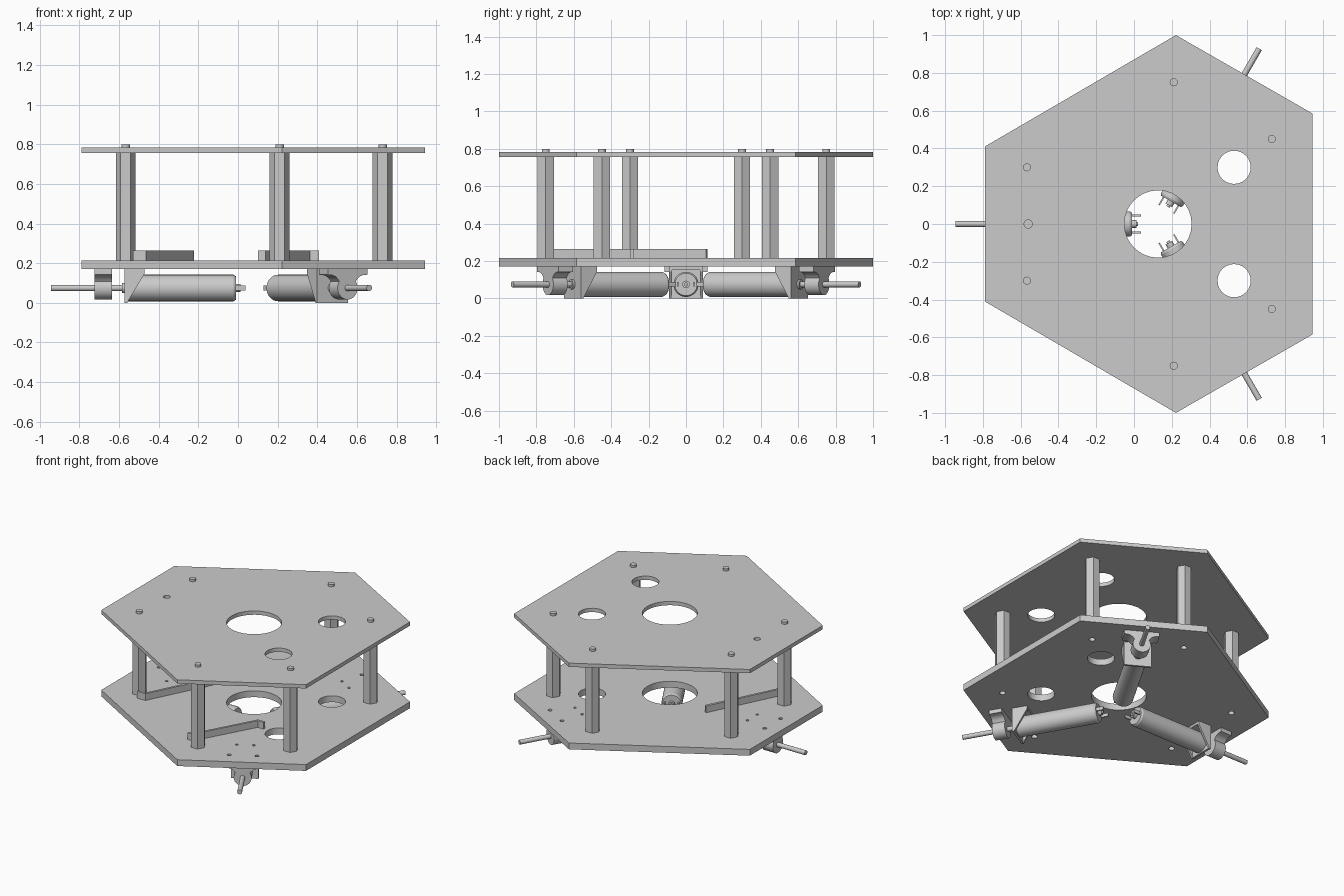
import bpy, bmesh, math
from mathutils import Matrix, Vector

if "Cube" in bpy.data.objects:
    bpy.data.objects.remove(bpy.data.objects["Cube"])

CX = 0.127                                  # radial centre of the drive layout
AX_Z = 0.075                                # motor shaft height
YZ = Matrix(((0, 0, 1, 0), (1, 0, 0, 0), (0, 1, 0, 0), (0, 0, 0, 1)))   # profile in y,z; depth along x
XZ = Matrix.Rotation(math.pi / 2, 4, 'X')                               # profile in x,z; depth along -y


def T(x, y, z):
    return Matrix.Translation((x, y, z))


def circle(x, y, r, n=24):
    return [(x + r * math.cos(2 * math.pi * i / n), y + r * math.sin(2 * math.pi * i / n)) for i in range(n)]


def finish(ob, M):
    bm = bmesh.new()
    bm.from_mesh(ob.data)
    bmesh.ops.remove_doubles(bm, verts=bm.verts, dist=1e-5)
    bm.transform(M)
    bmesh.ops.recalc_face_normals(bm, faces=bm.faces)
    bm.to_mesh(ob.data)
    bm.free()
    bpy.ops.object.select_all(action='DESELECT')
    ob.select_set(True)
    bpy.context.view_layer.objects.active = ob
    bpy.ops.object.shade_smooth_by_angle(angle=math.radians(30))


def prism(name, loops, depth, M):
    """Extrude the first loop, with the other loops as holes, from 0 to depth."""
    cu = bpy.data.curves.new(name, 'CURVE')
    cu.dimensions = '2D'
    cu.fill_mode = 'BOTH'
    cu.extrude = depth / 2
    for loop in loops:
        s = cu.splines.new('POLY')
        s.points.add(len(loop) - 1)
        for p, (x, y) in zip(s.points, loop):
            p.co = (x, y, 0, 1)
        s.use_cyclic_u = True
    ob = bpy.data.objects.new(name, cu)
    bpy.context.collection.objects.link(ob)
    bpy.ops.object.select_all(action='DESELECT')
    ob.select_set(True)
    bpy.context.view_layer.objects.active = ob
    bpy.ops.object.convert(target='MESH')
    finish(bpy.context.view_layer.objects.active, M @ T(0, 0, depth / 2))


def lathe(name, prof, M, n=32):
    """Revolve (x, radius) points around the x axis."""
    bm = bmesh.new()
    vs = [bm.verts.new((x, 0, r)) for x, r in prof]
    es = [bm.edges.new(e) for e in zip(vs, vs[1:])]
    bmesh.ops.spin(bm, geom=vs + es, cent=(0, 0, 0), axis=(1, 0, 0), angle=2 * math.pi, steps=n)
    me = bpy.data.meshes.new(name)
    bm.to_mesh(me)
    bm.free()
    ob = bpy.data.objects.new(name, me)
    bpy.context.collection.objects.link(ob)
    finish(ob, M)


def box(name, x0, x1, y0, y1, z0, z1, M):
    prism(name, [[(x0, y0), (x1, y0), (x1, y1), (x0, y1)]], z1 - z0, M @ T(0, 0, z0))


# shared layout
outline = [(-0.79, 0.41), (-0.79, -0.41), (0.222, -1), (0.945, -0.585), (0.945, 0.585), (0.222, 1)]
big_holes = [circle(CX, 0, 0.178, 32), circle(0.53, 0.3, 0.088), circle(0.53, -0.3, 0.088)]
posts = [(x, s * y) for x, y in ((-0.567, 0.3), (0.21, 0.75), (0.73, 0.45)) for s in (-1, 1)]
drives = [T(CX, 0, 0) @ Matrix.Rotation(math.radians(a), 4, 'Z') for a in (180, 60, -60)]

# top deck
prism('top_deck', [outline] + big_holes + [circle(-0.56, 0, 0.022)], 0.027, T(0, 0, 0.757))

# bottom deck with post holes and drive mounting holes
screw_holes = [circle(x, y, 0.02, 16) for x, y in posts]
for D in drives:
    for u, v, r in ((0.81, 0.09, 0.014), (0.65, 0.055, 0.01)):
        for s in (-1, 1):
            p = D @ Vector((u, s * v, 0))
            screw_holes.append(circle(p.x, p.y, r, 12))
prism('bottom_deck', [outline] + big_holes + screw_holes, 0.045, T(0, 0, 0.17))

# hexagonal standoffs with a stud through the top deck
for i, (x, y) in enumerate(posts):
    prism(f'standoff_{i}', [circle(0, 0, 0.05, 6)], 0.542, T(x, y, 0.215))
    prism(f'standoff_stud_{i}', [circle(0, 0, 0.021)], 0.045, T(x, y, 0.755))

# bent straps standing on the bottom deck
for i, path in enumerate(([(0.10, -0.70), (0.135, -0.70), (0.36, -0.29), (0.41, -0.29)],
                          [(-0.53, -0.37), (-0.47, -0.37), (-0.26, 0.05), (-0.23, 0.11)])):
    pts = [Vector(p) for p in path]
    dirs = [(b - a).normalized() for a, b in zip(pts, pts[1:])]
    sides = ([], [])
    for k, p in enumerate(pts):
        d = (dirs[max(k - 1, 0)] + dirs[min(k, 2)]).normalized()
        n = Vector((-d.y, d.x)) * 0.009
        sides[0].append(tuple(p + n))
        sides[1].append(tuple(p - n))
    prism(f'strap_{i}', [sides[0] + sides[1][::-1]], 0.048, T(0, 0, 0.215))

# three radial drive units under the bottom deck (local x points outward)
can = [(0.69, 0), (0.69, 0.067), (0.15, 0.067), (0.138, 0.06), (0.138, 0.02),
       (0.115, 0.02), (0.115, 0.01), (0.105, 0.01), (0.105, 0)]
gusset = [(0.60, 0.17), (0.60, 0.145), (0.685, 0.003), (0.70, 0.003), (0.70, 0.17)]
arc = [(0.058 * math.cos(math.radians(a)), AX_Z + 0.058 * math.sin(math.radians(a)))
       for a in range(35, -216, -10)]
pillow = [(-0.115, 0.17), (0.115, 0.17), (0.115, 0.142), (0.09, 0.14), (0.07, 0.133), (0.056, 0.12)] \
    + arc + [(-0.056, 0.12), (-0.07, 0.133), (-0.09, 0.14), (-0.115, 0.142)]
for i, D in enumerate(drives):
    axis = D @ T(0, 0, AX_Z)
    lathe(f'motor_{i}', can, axis)
    lathe(f'shaft_{i}', [(0.68, 0), (0.68, 0.016), (1.072, 0.016), (1.072, 0)], axis, 20)
    lathe(f'motor_boss_{i}', [(0.69, 0), (0.69, 0.026), (0.712, 0.026), (0.712, 0)], axis, 24)
    box(f'bracket_face_{i}', 0.685, 0.70, -0.09, 0.09, 0, 0.17, D)
    box(f'bracket_flange_{i}', 0.60, 0.70, -0.09, 0.09, 0.153, 0.17, D)
    for s in (-1, 1):
        prism(f'bracket_gusset_{i}_{s}', [gusset], 0.014, D @ T(0, s * 0.083 + 0.007, 0) @ XZ)
        box(f'motor_terminal_{i}_{s}', 0.09, 0.14, s * 0.045 - 0.004, s * 0.045 + 0.004,
            AX_Z - 0.012, AX_Z + 0.012, D)
    prism(f'bearing_block_{i}', [pillow], 0.088, D @ T(0.764, 0, 0) @ YZ)
